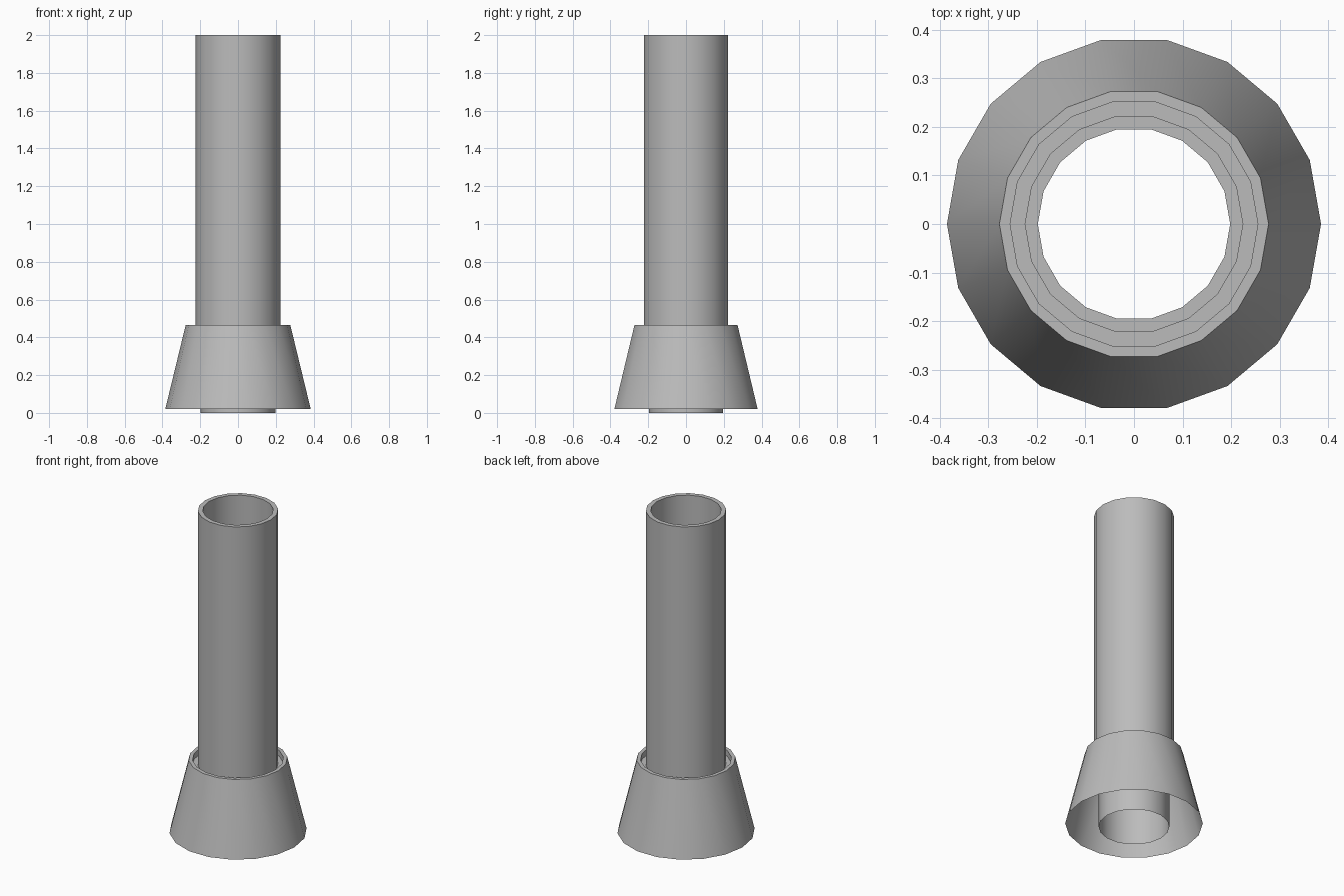
import bpy
import bmesh
import math

SIDES = 18

cube = bpy.data.objects.get("Cube")
if cube:
    bpy.data.objects.remove(cube, do_unlink=True)

grey = bpy.data.materials.new("plain grey")
grey.use_nodes = True
colour = (0.5, 0.5, 0.5, 1.0)
grey.diffuse_color = colour
grey.node_tree.nodes["Principled BSDF"].inputs["Base Color"].default_value = colour


def lathe(name, profile):
    """Turn an open (radius, height) profile around the z axis."""
    bm = bmesh.new()
    rings = []
    for radius, height in profile:
        rings.append([
            bm.verts.new((radius * math.cos(math.tau * i / SIDES),
                          radius * math.sin(math.tau * i / SIDES), height))
            for i in range(SIDES)])
    for low, high in zip(rings, rings[1:]):
        for i in range(SIDES):
            j = (i + 1) % SIDES
            bm.faces.new((low[i], high[i], high[j], low[j]))
    mesh = bpy.data.meshes.new(name)
    bm.to_mesh(mesh)
    bm.free()
    mesh.materials.append(grey)
    obj = bpy.data.objects.new(name, mesh)
    bpy.context.collection.objects.link(obj)
    bpy.ops.object.select_all(action="DESELECT")
    obj.select_set(True)
    bpy.context.view_layer.objects.active = obj
    bpy.ops.object.shade_smooth_by_angle(angle=math.radians(30))
    return obj


floor = 0.43   # bottom of the groove between tube and collar
rim = 0.465    # top of the collar

# Hollow tube: inner bore, top rim, outer wall down to the groove
lathe("tube", [(0.198, 0), (0.198, 2), (0.225, 2), (0.225, floor)])

# Flared collar: groove floor, lip and open skirt
lathe("flared_collar", [(0.225, floor), (0.255, floor), (0.255, rim),
                        (0.277, rim), (0.385, 0.02)])
